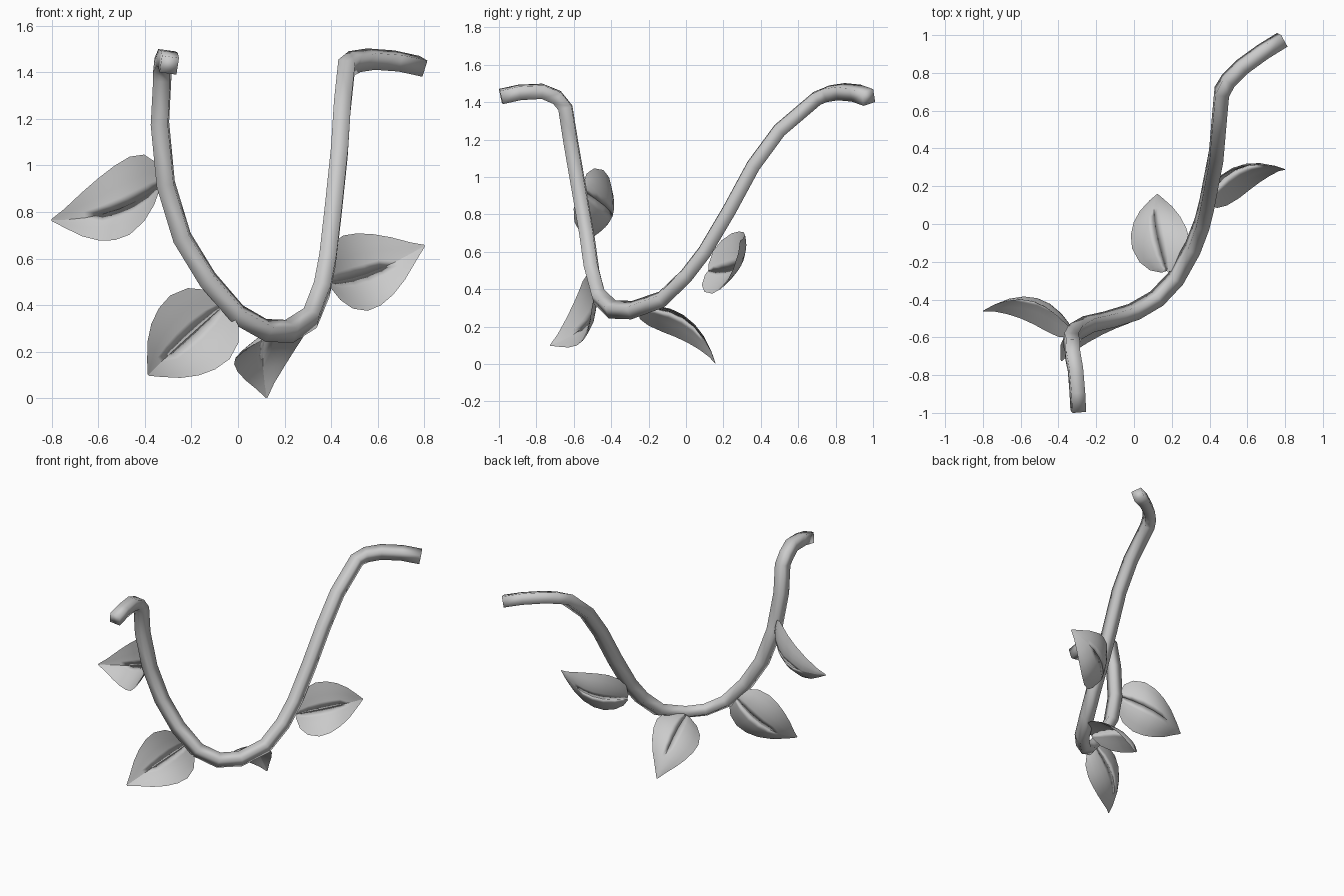
import bpy, bmesh
from math import cos, sin, pi
from mathutils import Vector

if "Cube" in bpy.data.objects:
    bpy.data.objects.remove(bpy.data.objects["Cube"])


def add_object(name, bm):
    mesh = bpy.data.meshes.new(name)
    bm.to_mesh(mesh)
    bm.free()
    mesh.shade_smooth()
    obj = bpy.data.objects.new(name, mesh)
    bpy.context.collection.objects.link(obj)


# Hanging vine: a smooth-shaded square tube swept along a path
PATH = [(-.295, -.99, 1.43), (-.3, -.89, 1.452), (-.31, -.77, 1.458), (-.325, -.69, 1.425),
        (-.325, -.645, 1.37), (-.335, -.615, 1.18), (-.31, -.57, .92), (-.24, -.53, .69),
        (-.13, -.505, .51), (0, -.465, .36), (.12, -.395, .292), (.22, -.29, .288),
        (.31, -.13, .345), (.36, 0, .47), (.385, .1, .6), (.41, .23, .82), (.435, .36, 1.06),
        (.447, .5, 1.25), (.465, .70, 1.42), (.5, .76, 1.445), (.57, .83, 1.456),
        (.68, .91, 1.448), (.785, .975, 1.425)]
RADIUS, SIDES = .052, 4
pts = [Vector(p) for p in PATH]
bm = bmesh.new()
rings = []
up = Vector((.14, 0, 1))
for i, p in enumerate(pts):
    a, b = pts[max(i - 1, 0)], pts[min(i + 1, len(pts) - 1)]
    tangent = (b - a).normalized()
    up = (up - tangent * up.dot(tangent)).normalized()
    right = tangent.cross(up)
    rings.append([bm.verts.new(p + (right * cos(t) + up * sin(t)) * RADIUS)
                  for t in (pi / 4 + 2 * pi * k / SIDES for k in range(SIDES))])
for a, b in zip(rings, rings[1:]):
    for k in range(SIDES):
        n = (k + 1) % SIDES
        bm.faces.new((a[k], a[n], b[n], b[k]))
bm.faces.new(rings[0])
bm.faces.new(rings[-1])
bmesh.ops.recalc_face_normals(bm, faces=bm.faces)
add_object("vine", bm)

# Leaf outline: (position along midrib, half width)
OUTLINE = [(0, .03), (.05, .1), (.15, .152), (.3, .178), (.45, .17),
           (.6, .143), (.75, .1), (.9, .042), (1, .004)]
COLUMNS = [(0, 0), (.25, .6), (.5, 1), (.75, .8), (1, .15)]   # across, thickness


def leaf(name, base, tip, side, bulge, fold, width=1.0):
    """Cupped leaf of two thin lobes that meet in a crease along the midrib."""
    base, tip, side = Vector(base), Vector(tip), Vector(side).normalized()
    normal = side.cross(tip - base).normalized()
    bm = bmesh.new()
    for lobe in (-1, 1):
        crease = [bm.verts.new(base.lerp(tip, t) + normal * bulge * 4 * t * (1 - t))
                  for t, w in OUTLINE]
        for face in (-1, 1):
            rows = []
            for (t, w), mid in zip(OUTLINE, crease):
                # the two faces share the crease except near the tip
                row = [mid if t < .7 else bm.verts.new(mid.co)]
                for s, thick in COLUMNS[1:]:
                    drop = fold * w / .178 * s ** 1.4
                    lift = face * .008 * thick * w / .178
                    row.append(bm.verts.new(mid.co + side * lobe * s * w * width
                                            + normal * (lift - drop)))
                rows.append(row)
            for a, b in zip(rows, rows[1:]):
                for i in range(len(COLUMNS) - 1):
                    quad = [a[i], a[i + 1], b[i + 1], b[i]]
                    bm.faces.new(quad if lobe * face > 0 else quad[::-1])
    bmesh.ops.delete(bm, geom=[v for v in bm.verts if not v.link_faces], context='VERTS')
    add_object(name, bm)


# Four leaves along the vine
leaf("leaf_left", (-.33, -.55, .925), (-.80, -.46, .765), (.0, -.13, -.35), .12, .08)
leaf("leaf_front", (-.06, -.48, .40), (-.385, -.725, .10), (.68, .06, -.73), .09, .06, 1.05)
leaf("leaf_right", (.385, .12, .50), (.80, .29, .655), (-.3, .3, .9), .10, .06)
leaf("leaf_bottom", (.17, -.25, .295), (.123, .158, .003), (.31, .04, .12), .10, .05, .93)
